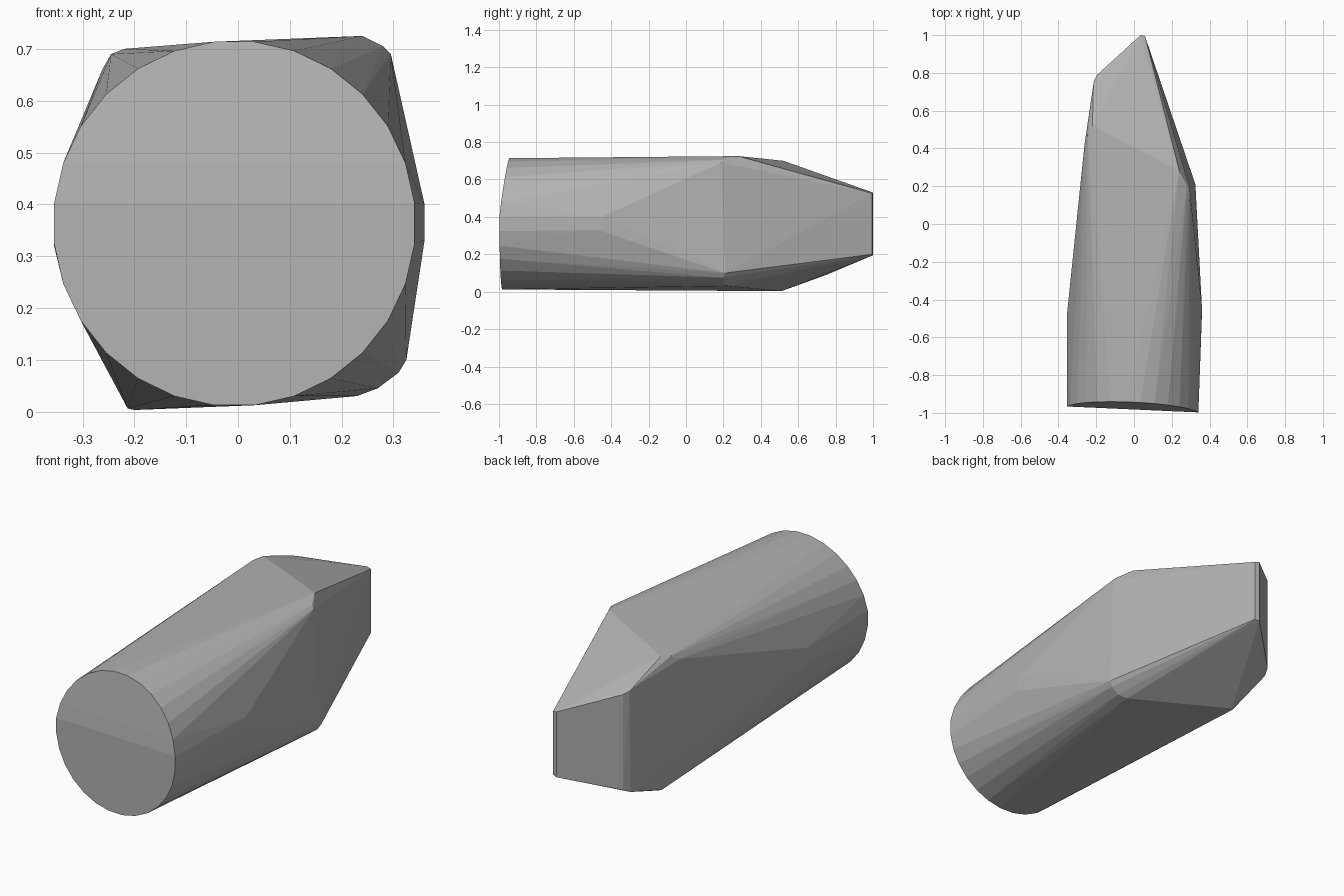
import bpy, bmesh, math

if "Cube" in bpy.data.objects:
    bpy.data.objects.remove(bpy.data.objects["Cube"])

grey = bpy.data.materials.new("stone grey")
grey.diffuse_color = (0.45, 0.45, 0.45, 1)
grey.use_nodes = True
grey.node_tree.nodes["Principled BSDF"].inputs["Base Color"].default_value = grey.diffuse_color


def cap_y(x, z):
    """Slightly skewed front end, leaning back toward the top."""
    return -0.982 - 0.045 * x + 0.13 * max(0, z - 0.42)


bm = bmesh.new()

# Round front rim
SIDES = 28
for i in range(SIDES):
    a = 2 * math.pi * (i + 0.5) / SIDES
    x, z = -0.007 + 0.35 * math.cos(a), 0.363 + 0.353 * math.sin(a)
    bm.verts.new((x, cap_y(x, z), z))

# Widest points of the barrel, then the squared shoulders and the wedge tip
points = [
    (0.36, -0.47, 0.33), (0.36, -0.45, 0.40),
    (-0.355, -0.50, 0.32), (-0.355, -0.48, 0.40),
    # top right shoulder
    (0.24, 0.28, 0.725), (0.28, 0.20, 0.705), (0.295, 0.19, 0.69),
    # bottom right shoulder
    (0.23, 0.22, 0.03), (0.27, 0.20, 0.045), (0.31, 0.20, 0.075), (0.325, 0.21, 0.10),
    # top left shoulder
    (-0.22, 0.52, 0.70), (-0.245, 0.47, 0.69), (-0.262, 0.42, 0.66),
    # bottom left shoulder
    (-0.20, 0.51, 0.003), (-0.213, 0.50, 0.006),
    # bevelled left back corner
    (-0.215, 0.74, 0.62), (-0.212, 0.76, 0.61), (-0.195, 0.79, 0.60),
    (-0.215, 0.73, 0.085), (-0.212, 0.75, 0.09), (-0.195, 0.79, 0.11),
    # tip edge
    (0.035, 1.0, 0.53), (0.058, 0.995, 0.525), (0.035, 1.0, 0.195), (0.058, 0.995, 0.20),
]
for p in points:
    bm.verts.new(p)

# Skin everything as one convex solid
hull = bmesh.ops.convex_hull(bm, input=bm.verts[:])
loose = {v for v in hull["geom_interior"] + hull["geom_unused"]
         if isinstance(v, bmesh.types.BMVert) and v.is_valid}
bmesh.ops.delete(bm, geom=list(loose), context='VERTS')
bmesh.ops.recalc_face_normals(bm, faces=bm.faces[:])

mesh = bpy.data.meshes.new("wedge_tipped_block")
bm.to_mesh(mesh)
bm.free()
mesh.materials.append(grey)
block = bpy.data.objects.new("wedge_tipped_block", mesh)
bpy.context.collection.objects.link(block)
